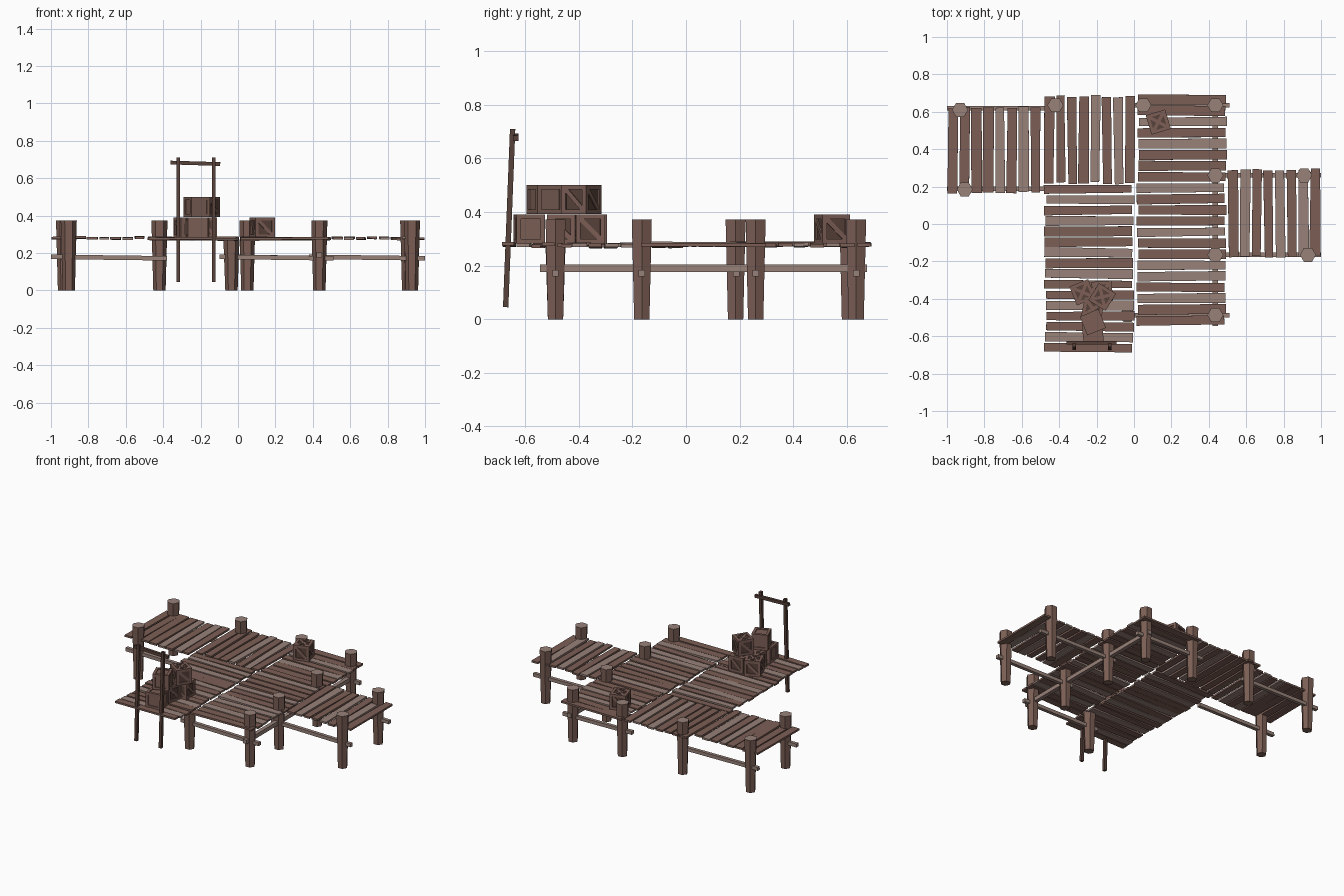
import bpy, bmesh, random
from math import pi, radians
from mathutils import Matrix, Vector, Euler

random.seed(4)
if "Cube" in bpy.data.objects:
    bpy.data.objects.remove(bpy.data.objects["Cube"], do_unlink=True)


def material(name, rgb):
    m = bpy.data.materials.new(name)
    m.use_nodes = True
    linear = [(c / 255) ** 2.2 for c in rgb] + [1]
    m.diffuse_color = linear
    m.node_tree.nodes["Principled BSDF"].inputs["Base Color"].default_value = linear
    return m


BROWN, LIGHT, DARK = range(3)
MATERIALS = [material("weathered brown wood", (123, 95, 86)),
             material("pale wood", (150, 128, 120)),
             material("dark wood", (88, 67, 60))]


def finish(name, bm, place=None):
    mesh = bpy.data.meshes.new(name)
    bm.to_mesh(mesh)
    bm.free()
    for m in MATERIALS:
        mesh.materials.append(m)
    obj = bpy.data.objects.new(name, mesh)
    bpy.context.collection.objects.link(obj)
    if place:
        obj.matrix_world = place
    return obj


def box(bm, center, size, rot=None, mat=BROWN):
    m = Matrix.LocRotScale(Vector(center), rot, Vector(size))
    verts = bmesh.ops.create_cube(bm, size=1, matrix=m)["verts"]
    for f in {f for v in verts for f in v.link_faces}:
        f.material_index = mat
    return verts


def beam(name, p, q, width, mat):
    p, q = Vector(p), Vector(q)
    bm = bmesh.new()
    rot = (q - p).to_track_quat('Z', 'Y')
    box(bm, (p + q) / 2, (width, width, (q - p).length), rot, mat)
    finish(name, bm)


# Deck sections: uneven planks laid side by side
def deck(name, x0, x1, y0, y1, count, along_y, pale, z=0.277):
    bm = bmesh.new()
    start, end = (x0, x1) if along_y else (y1, y0)
    pitch = (end - start) / count
    for i in range(count):
        across = start + pitch * (i + 0.5)
        width = abs(pitch) * random.uniform(0.8, 0.95)
        shift = random.uniform(-0.008, 0.008)
        if along_y:
            center, size = (across, (y0 + y1) / 2 + shift), (width, y1 - y0 - 0.02)
        else:
            center, size = ((x0 + x1) / 2 + shift, across), (x1 - x0 - 0.02, width)
        tilt = Euler((random.uniform(-0.012, 0.012), random.uniform(-0.012, 0.012),
                      random.uniform(-0.015, 0.015)))
        verts = box(bm, (*center, z + random.uniform(-0.003, 0.003)), (*size, 0.013),
                    tilt.to_quaternion(), LIGHT if i in pale else BROWN)
        # Slightly narrow one end of the plank
        squeeze = random.uniform(0.84, 1)
        flip = random.choice((-1, 1))
        axis, other = (1, 0) if along_y else (0, 1)
        for v in verts:
            if (v.co[axis] - center[axis]) * flip > 0:
                v.co[other] = center[other] + (v.co[other] - center[other]) * squeeze
    finish(name, bm)


deck("right_wing_deck", -1, -0.495, 0.16, 0.635, 8, True, {4, 6}, 0.281)
deck("back_right_deck", -0.485, 0.01, 0.21, 0.695, 8, True, {4, 6})
deck("front_right_deck", -0.485, 0.005, -0.69, 0.215, 16, False, {1, 3, 6, 8, 11, 14})
deck("left_deck", 0.01, 0.5, -0.545, 0.695, 21, False, {2, 4, 8, 12, 15, 16, 18})
deck("left_wing_deck", 0.5, 1, -0.185, 0.3, 8, True, {1, 4, 6}, 0.279)


# Tapered six-sided posts with pale cut tops
def post(x, y, top=0.373):
    bm = bmesh.new()
    bmesh.ops.create_cone(bm, cap_ends=True, segments=6, radius1=0.033, radius2=0.043,
                          depth=top, matrix=Matrix.Rotation(pi / 6, 4, 'Z'))
    bm.normal_update()
    for f in bm.faces:
        f.material_index = LIGHT if f.normal.z > 0.9 else BROWN
    finish("post", bm, Matrix.Translation((x, y, top / 2)))


for x, y in [(-0.93, 0.61), (-0.905, 0.185), (-0.42, 0.635), (0.05, 0.635), (0.435, 0.635),
             (0.435, 0.26), (0.435, -0.165), (0.435, -0.487), (0.91, 0.26), (0.93, -0.165)]:
    post(x, y)
post(-0.035, -0.487, 0.272)

# Rails tying the posts together below the deck
for x0, x1, y in [(-1, -0.38, 0.62), (-1, -0.38, 0.188), (-0.03, 0.51, 0.635),
                  (0.38, 1, 0.26), (0.38, 1, -0.165), (-0.1, 0.51, -0.487)]:
    beam("cross_rail", (x0, y, 0.18), (x1, y, 0.172), 0.024, LIGHT)
beam("long_rail", (0.435, -0.545, 0.19), (0.435, 0.675, 0.19), 0.028, LIGHT)


# Crates: recessed panels, edge frame and diagonal braces
def crate(x, y, z, angle, size=0.108, braced=True):
    bm = bmesh.new()
    h, w = size / 2, size * 0.16
    box(bm, (0, 0, 0), [size * 0.88] * 3, None, DARK if braced else BROWN)
    for axis in range(3):
        for a in (-1, 1):
            for b in (-1, 1):
                center = [a * (h - w / 2), b * (h - w / 2)]
                center.insert(axis, 0)
                dims = [w, w]
                dims.insert(axis, size if axis == 2 else size - 0.002)
                box(bm, center, dims)
    if braced:
        for k in range(4):
            turn = Matrix.Rotation(k * pi / 2, 4, 'Z')
            rot = (turn @ Matrix.Rotation(pi / 4, 4, 'Y')).to_quaternion()
            box(bm, turn @ Vector((0, -size * 0.45, 0)), (size, 0.008, w), rot)
        for s in (-1, 1):
            rot = Matrix.Rotation(s * pi / 4, 4, 'Z').to_quaternion()
            box(bm, (0, 0, size * 0.45), (size, w, 0.008 + s * 0.001), rot)
    place = Matrix.Translation((x, y, z + h)) @ Matrix.Rotation(radians(angle), 4, 'Z')
    finish("crate", bm, place)


crate(0.13, 0.545, 0.283, 17)
crate(-0.275, -0.365, 0.283, 22)
crate(-0.17, -0.36, 0.283, 4)
crate(-0.22, -0.585, 0.283, 6, braced=False)
crate(-0.22, -0.455, 0.283, -12)
crate(-0.17, -0.39, 0.393, -32)
crate(-0.22, -0.525, 0.393, 22, braced=False)

# Leaning pole frame at the front edge
for x in (-0.32, -0.13):
    beam("frame_pole", (x, -0.673, 0.045), (x, -0.647, 0.71), 0.02, DARK)
beam("frame_crossbar", (-0.36, -0.635, 0.684), (-0.095, -0.635, 0.676), 0.02, DARK)
